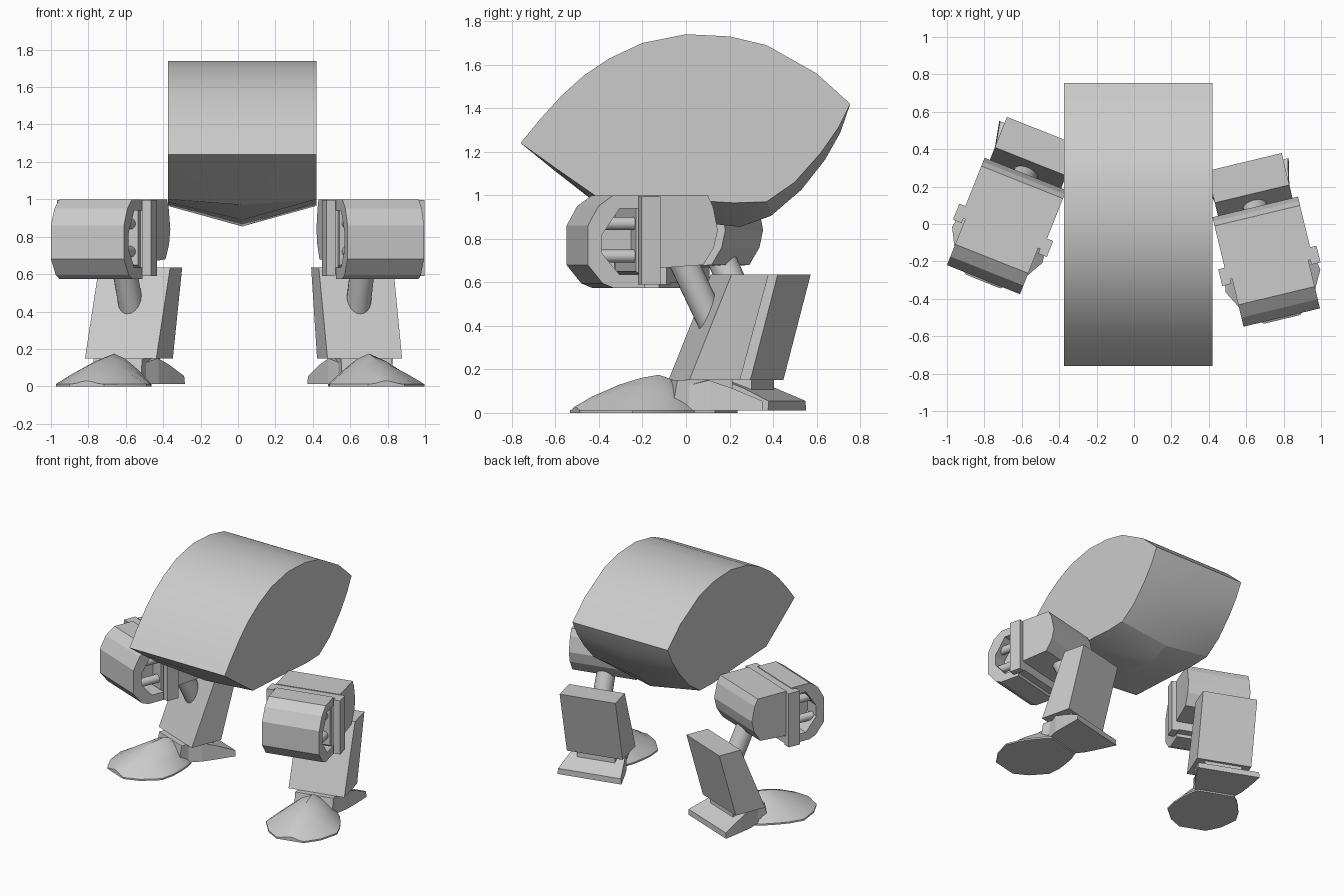
import bpy, bmesh, math
from mathutils import Matrix, Vector

if "Cube" in bpy.data.objects:
    bpy.data.objects.remove(bpy.data.objects["Cube"])


def loft(name, rings, matrix=Matrix(), smooth=None):
    """Skin equal-length closed rings and cap both ends."""
    bm = bmesh.new()
    loops = [[bm.verts.new(p) for p in ring] for ring in rings]
    n = len(loops[0])
    for a, b in zip(loops, loops[1:]):
        for i in range(n):
            j = (i + 1) % n
            bm.faces.new((a[i], a[j], b[j], b[i]))
    bm.faces.new(loops[0])
    bm.faces.new(loops[-1])
    bmesh.ops.recalc_face_normals(bm, faces=bm.faces)
    me = bpy.data.meshes.new(name)
    bm.to_mesh(me)
    bm.free()
    ob = bpy.data.objects.new(name, me)
    bpy.context.collection.objects.link(ob)
    ob.matrix_world = matrix
    if smooth:
        bpy.ops.object.select_all(action='DESELECT')
        ob.select_set(True)
        bpy.context.view_layer.objects.active = ob
        bpy.ops.object.shade_smooth_by_angle(angle=math.radians(smooth))
    return ob


def prism(name, profile, x0, x1, matrix):
    return loft(name, [[(x, y, z) for y, z in profile] for x in (x0, x1)], matrix)


def box(name, x0, x1, y0, y1, z0, z1, matrix):
    return prism(name, [(y0, z0), (y1, z0), (y1, z1), (y0, z1)], x0, x1, matrix)


def rod(name, a, b, r, matrix, sides=20):
    a, b = Vector(a), Vector(b)
    q = (b - a).to_track_quat('Z', 'Y')
    rings = [[p + q @ Vector((r * math.cos(t), r * math.sin(t), 0))
              for t in (2 * math.pi * i / sides for i in range(sides))] for p in (a, b)]
    return loft(name, rings, matrix, 35)


# Hull: side profile, with the underside pulled down to a central keel
top = [(-.76, 1.24), (-.67, 1.35), (-.57, 1.46), (-.47, 1.55), (-.35, 1.63), (-.2, 1.70),
       (0, 1.74), (.2, 1.73), (.37, 1.69), (.6, 1.56), (.755, 1.42)]
under_side = [(.70, 1.31), (.62, 1.195), (.5, 1.06), (.37, .97), (.22, .965),
              (-.1, .985), (-.42, 1.0), (-.6, 1.125)]
under_keel = [(.71, 1.29), (.64, 1.165), (.53, 1.025), (.39, .905), (.25, .855),
              (-.1, .89), (-.42, .97), (-.6, 1.11)]
loft("hull", [[(x, y, z) for y, z in top + under]
              for x, under in ((-.375, under_side), (.0225, under_keel), (.42, under_side))],
     smooth=25)


def leg(side, x, y, angle):
    """One leg; local y runs backwards from the front of the hip housing."""
    m = Matrix.Translation((x, y, 0)) @ Matrix.Rotation(math.radians(angle), 4, 'Z')

    # Open-sided front housing
    outer = [(.27, 1.0), (.12, 1.0), (.05, .95), (0, .86), (0, .68), (.07, .595), (.12, .575), (.27, .575)]
    inner = [(.27, .635), (.15, .635), (.065, .735), (.065, .815), (.15, .94), (.27, .94)]
    prism(side + "_hip_housing", outer + inner, -.21, .21, m)
    box(side + "_hip_core", -.10, .10, .05, .25, .70, .88, m)
    prism(side + "_hip_plate", [(.23, .65), (.3, .60), (.3, .98), (.23, .94)], -.2, .2, m)
    for i, sx in enumerate((-1, 1)):
        for j, z in enumerate((.72, .87)):
            rod(f"{side}_hip_rod_{i}{j}", (sx * .155, .06, z), (sx * .155, .26, z), .03, m)

    # Collar with a clip at each end
    box(side + "_collar", -.24, .24, .265, .328, .60, .995, m)
    for i, sx in enumerate((-1, 1)):
        a, b = sorted((sx * .22, sx * .27))
        box(f"{side}_collar_clip_{i}", a, b, .238, .33, .59, .995, m)

    # Rear hip block and thigh strut
    prism(side + "_rear_hip", [(.325, 1.0), (.56, 1.0), (.585, .95), (.608, .84), (.59, .76),
                               (.54, .68), (.325, .665)], -.235, .235, m)
    rod(side + "_thigh_strut", (0, .45, .80), (0, .64, .41), .066, m)

    # Leaning shin
    prism(side + "_shin", [(.48, .15), (.72, .15), (.855, .635), (.68, .635)], -.205, .205, m)

    # Ankle and flared heel
    prism(side + "_ankle", [(.42, .04), (.70, .04), (.70, .15), (.44, .15)], -.14, .14, m)
    heel = [(.47, .13, .12), (.58, .18, .15), (.68, .205, .115), (.82, .235, .055)]
    loft(side + "_heel", [[(-w, v, .012), (w, v, .012), (w * .98, v, h), (-w * .98, v, h)]
                          for v, w, h in heel], m)

    # Domed forefoot: distance back, half width, ridge height
    toe = [(-.01, .10, .03), (.07, .19, .075), (.20, .26, .13), (.30, .245, .16),
           (.385, .215, .175), (.46, .18, .15), (.52, .14, .09)]
    loft(side + "_forefoot", [[(-w, v, 0), (-w, v, .012), (-w * .65, v, h * .5), (-w * .3, v, h * .84),
                               (0, v, h), (w * .3, v, h * .84), (w * .65, v, h * .5), (w, v, .012), (w, v, 0)]
                              for v, w, h in toe], m, 30)


leg("right", .79, -.50, 13.5)
leg("left", -.805, -.2975, -21.7)
